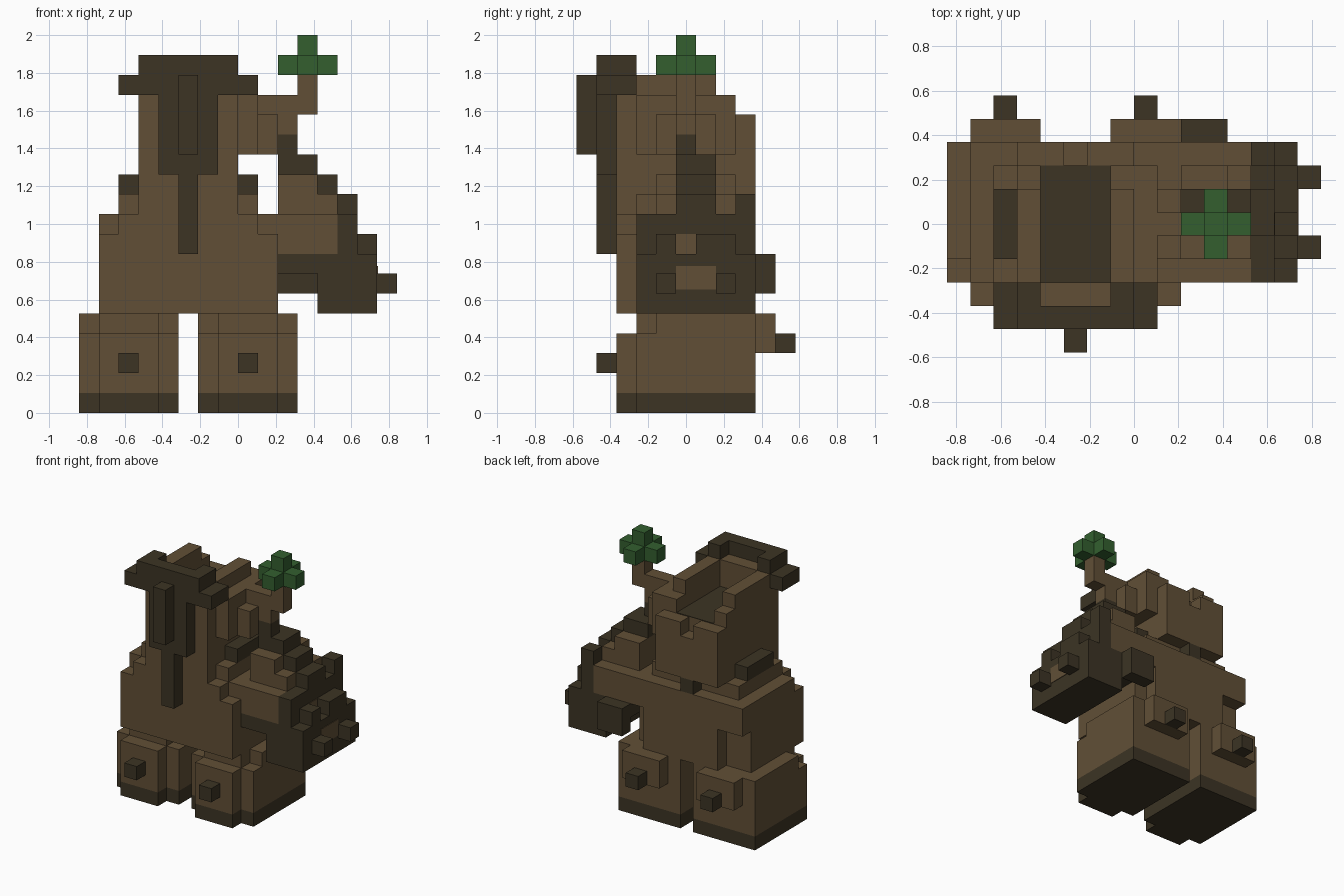
import bpy
import bmesh

cube = bpy.data.objects.get("Cube")
if cube:
    bpy.data.objects.remove(cube, do_unlink=True)

U = 2 / 19  # size of one block


def srgb(*rgb):
    return [((c / 255 + 0.055) / 1.055) ** 2.4 for c in rgb] + [1.0]


def material(name, colour):
    mat = bpy.data.materials.new(name)
    mat.use_nodes = True
    mat.diffuse_color = colour
    mat.node_tree.nodes["Principled BSDF"].inputs["Base Color"].default_value = colour
    return mat


BROWN = material("bark brown", srgb(97, 79, 54))
DARK = material("dark bark", srgb(60, 52, 36))
GREEN = material("leaf green", srgb(51, 95, 47))


def part(name, mat, *boxes):
    """One object from blocks given as (x0, x1, y0, y1, z0, z1) on the block grid."""
    bm = bmesh.new()
    for x0, x1, y0, y1, z0, z1 in boxes:
        verts = bmesh.ops.create_cube(bm, size=1)["verts"]
        for v in verts:
            v.co.x = ((x0 + x1) / 2 + v.co.x * (x1 - x0) - 8) * U
            v.co.y = ((y0 + y1) / 2 + v.co.y * (y1 - y0) - 5.5) * U
            v.co.z = ((z0 + z1) / 2 + v.co.z * (z1 - z0)) * U
    mesh = bpy.data.meshes.new(name)
    bm.to_mesh(mesh)
    bm.free()
    mesh.materials.append(mat)
    obj = bpy.data.objects.new(name, mesh)
    bpy.context.collection.objects.link(obj)
    return obj


def mirrored(*boxes):
    """The boxes plus their copies across the body's centre plane at x = 5.5."""
    return list(boxes) + [(11 - b[1], 11 - b[0]) + b[2:] for b in boxes]


# Legs: stepped blocks with dark soles and knobs front and back
for side, x in (("right", 0), ("left", 6)):
    part(side + "_leg", BROWN,
         (x, x + 5, 3, 9, 1, 4), (x + 1, x + 4, 2, 3, 1, 4),
         (x, x + 5, 4, 9, 4, 5), (x + 1, x + 4, 3, 4, 4, 5),
         (x + 1, x + 4, 9, 10, 3, 5))
    part(side + "_sole", DARK, (x, x + 5, 3, 9, 0, 1), (x + 1, x + 4, 2, 3, 0, 1))
    part(side + "_leg_knobs", DARK, (x + 2, x + 3, 1, 2, 2, 3), (x + 2, x + 3, 10, 11, 3, 4))

# Body with clipped shoulders and lower back corners
part("body", BROWN, (1, 10, 2, 8, 5, 9), (2, 9, 2, 3, 9, 10), (1, 10, 3, 9, 9, 10),
     (3, 9, 8, 9, 5, 9), (1, 3, 8, 9, 8, 9), (9, 10, 8, 9, 8, 9))
part("shoulders", BROWN, *mirrored((2, 3, 3, 8, 10, 11)))
part("shoulder_ridges", DARK, *mirrored((2, 3, 4, 7, 11, 12)))

# Head: hollow crown with stepped rims and a notched back panel
part("head", BROWN, (3, 8, 2, 8, 10, 15), (3, 8, 2, 3, 15, 16), (4, 7, 2, 3, 16, 17),
     *mirrored((3, 4, 3, 8, 15, 16), (3, 4, 3, 7, 16, 17)))
part("head_back", BROWN, (3, 8, 8, 9, 11, 14), *mirrored((3, 5, 8, 9, 14, 15)))
part("back_knot", DARK, (5, 6, 8, 9, 10, 11))
part("crown_hollow", DARK, (4, 7, 3, 8, 15, 15.05))

# Face: brow, long nose and beard strip
part("brow", DARK, *mirrored((3, 4, 1, 3, 16, 18), (2, 3, 1, 3, 16, 17)))
part("face_plate", DARK, (4, 7, 1, 2, 12, 18))
part("beard", DARK, (5, 6, 1, 2, 8, 12))
part("nose", DARK, (5, 6, 0, 1, 13, 17))

# Side growth with the leafy twig
part("head_burl", BROWN, (8, 9, 3, 8, 13, 16), (9, 10, 4, 7, 13, 15))
part("twig", BROWN, (9, 12, 5, 6, 15, 16), (11, 12, 5, 6, 16, 17), (10, 11, 5, 6, 14, 15))
part("leaves", GREEN, (10, 13, 5, 6, 17, 18), (11, 12, 4, 5, 17, 18),
     (11, 12, 6, 7, 17, 18), (11, 12, 5, 6, 18, 19))

# Left arm: brown upper part, dark stepped ridge and a big fist
part("left_upper_arm", BROWN, (10, 13, 3, 9, 8, 10), (10, 13, 4, 8, 10, 11),
     (10, 12, 4, 8, 11, 12))
part("arm_ridge", DARK, (10, 11, 5, 6, 13, 14), (10, 12, 5, 7, 12, 13),
     (12, 13, 5, 7, 11, 12), (13, 14, 5, 7, 10, 11), (13, 14, 8, 9, 10, 11))
part("left_fist", DARK, (13, 14, 3, 9, 8, 10), (10, 15, 3, 9, 7, 8),
     (12, 15, 3, 9, 5, 7), (10, 12, 9, 10, 6, 8))
part("fist_knuckles", DARK, (14, 15, 4, 5, 8, 9), (14, 15, 6, 8, 8, 9),
     (15, 16, 4, 5, 6, 7), (15, 16, 7, 8, 6, 7))
part("fist_patches", BROWN, (15, 15.04, 5, 7, 6.2, 7.4), (14, 14.04, 5, 6, 8, 9))
